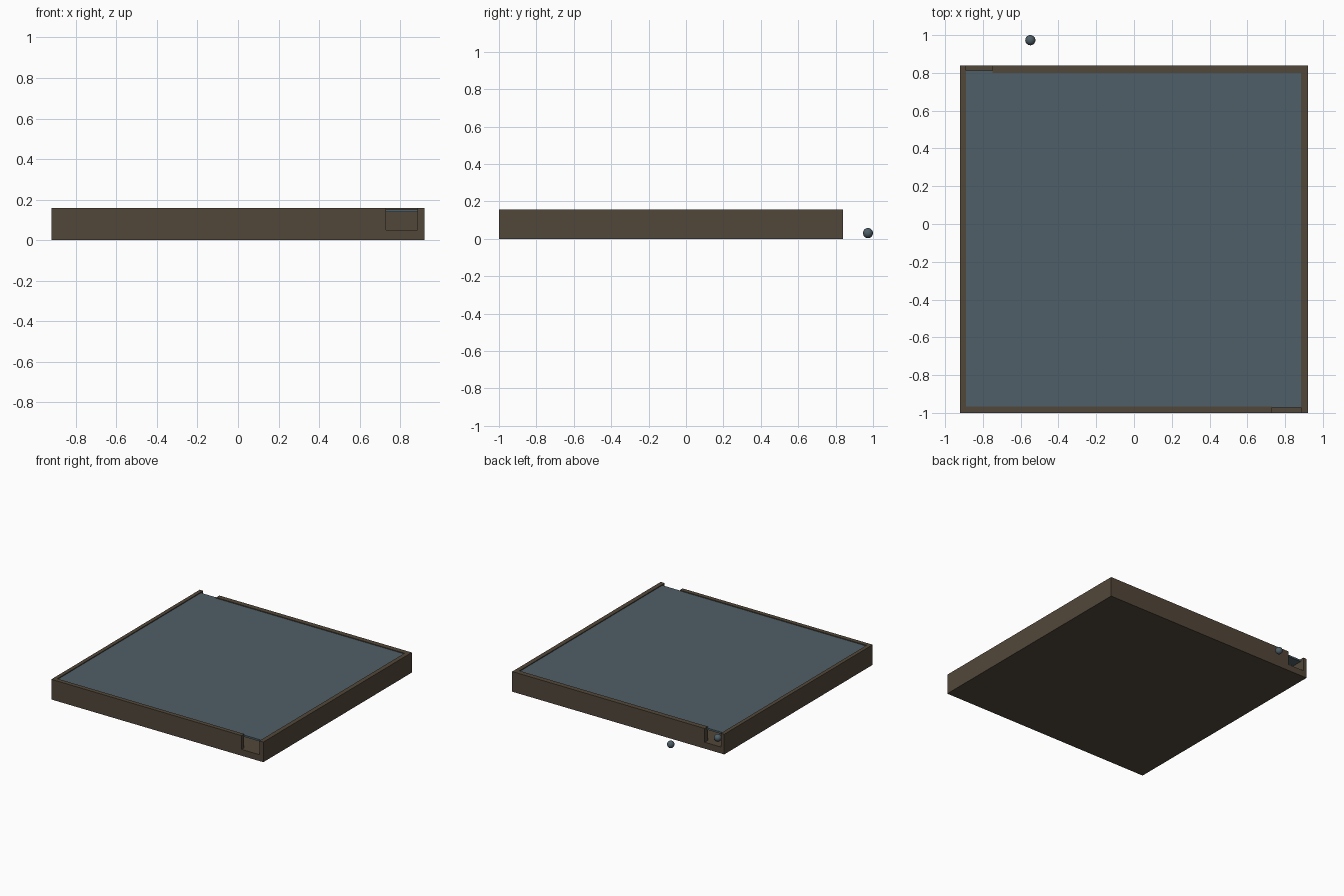
import bpy, bmesh, random
from mathutils import Matrix, Vector

if "Cube" in bpy.data.objects:
    bpy.data.objects.remove(bpy.data.objects["Cube"])

random.seed(4)


def material(name, rgb):
    m = bpy.data.materials.new(name)
    m.diffuse_color = (*rgb, 1)
    m.use_nodes = True
    m.node_tree.nodes["Principled BSDF"].inputs["Base Color"].default_value = m.diffuse_color
    return m


WOOD = material("dark wood", (0.084, 0.063, 0.042))
SLATE = material("slate blue", (0.078, 0.114, 0.136))


def add_box(bm, x0, x1, y0, y1, z0, z1):
    mat = (Matrix.Translation(Vector(((x0 + x1) / 2, (y0 + y1) / 2, (z0 + z1) / 2)))
           @ Matrix.Diagonal((x1 - x0, y1 - y0, z1 - z0, 1)))
    bmesh.ops.create_cube(bm, size=1, matrix=mat)


def boxes(name, mat, *specs):
    bm = bmesh.new()
    for s in specs:
        add_box(bm, *s)
    me = bpy.data.meshes.new(name)
    bm.to_mesh(me)
    bm.free()
    me.materials.append(mat)
    ob = bpy.data.objects.new(name, me)
    bpy.context.collection.objects.link(ob)
    return ob


# Main dimensions
W, YF, YB, H = 0.92, -1.0, 0.84, 0.158
XI0, XI1, YI0, YI1 = -0.89, 0.885, -0.966, 0.80
FLOOR, PANE0, PANE1 = 0.05, 0.138, 0.152

# Tray: base, side walls, front and back walls each with a corner opening
boxes("base", WOOD, (-W, W, YF, YB, 0, FLOOR))
boxes("left_wall", WOOD, (-W, XI0, YF, YB, FLOOR, H))
boxes("right_wall", WOOD, (XI1, W, YF, YB, FLOOR, H))
boxes("front_wall", WOOD, (XI0, 0.73, YF, YI0, FLOOR, H))
boxes("back_wall", WOOD, (-0.75, XI1, YI1, YB, FLOOR, H))

# Clear cover seated in the rim
boxes("cover_pane", SLATE, (XI0, XI1, -0.971, 0.812, PANE0, PANE1))

# Maze: carve passages on a grid, then keep the remaining walls
N = 10
px, py = (XI1 - XI0) / N, (YI1 - YI0) / N
seen, stack, opened = {(0, N - 1)}, [(0, N - 1)], set()
while stack:
    i, j = stack[-1]
    nxt = [(i + a, j + b) for a, b in ((1, 0), (-1, 0), (0, 1), (0, -1))
           if 0 <= i + a < N and 0 <= j + b < N and (i + a, j + b) not in seen]
    if not nxt:
        stack.pop()
        continue
    c = random.choice(nxt)
    opened.add(frozenset(((i, j), c)))
    seen.add(c)
    stack.append(c)

T = 0.011
walls = []
for i in range(N):
    for j in range(N):
        x, y = XI0 + (i + 1) * px, YI0 + (j + 1) * py
        if i < N - 1 and frozenset(((i, j), (i + 1, j))) not in opened:
            walls.append((x - T, x + T, y - py, y, FLOOR, PANE0))
        if j < N - 1 and frozenset(((i, j), (i, j + 1))) not in opened:
            walls.append((x - px, x, y - T, y + T, FLOOR, PANE0))
boxes("maze_walls", WOOD, *walls)

# Balls: one outside, one waiting at the back opening
R = 0.027
for name, loc in (("loose_ball", (-0.549, 0.973, 0.031)),
                  ("maze_ball", (-0.815, 0.77, FLOOR + R))):
    bpy.ops.mesh.primitive_uv_sphere_add(segments=24, ring_count=12, radius=R, location=loc)
    ball = bpy.context.object
    ball.name = name
    ball.data.materials.append(SLATE)
    bpy.ops.object.shade_smooth()
